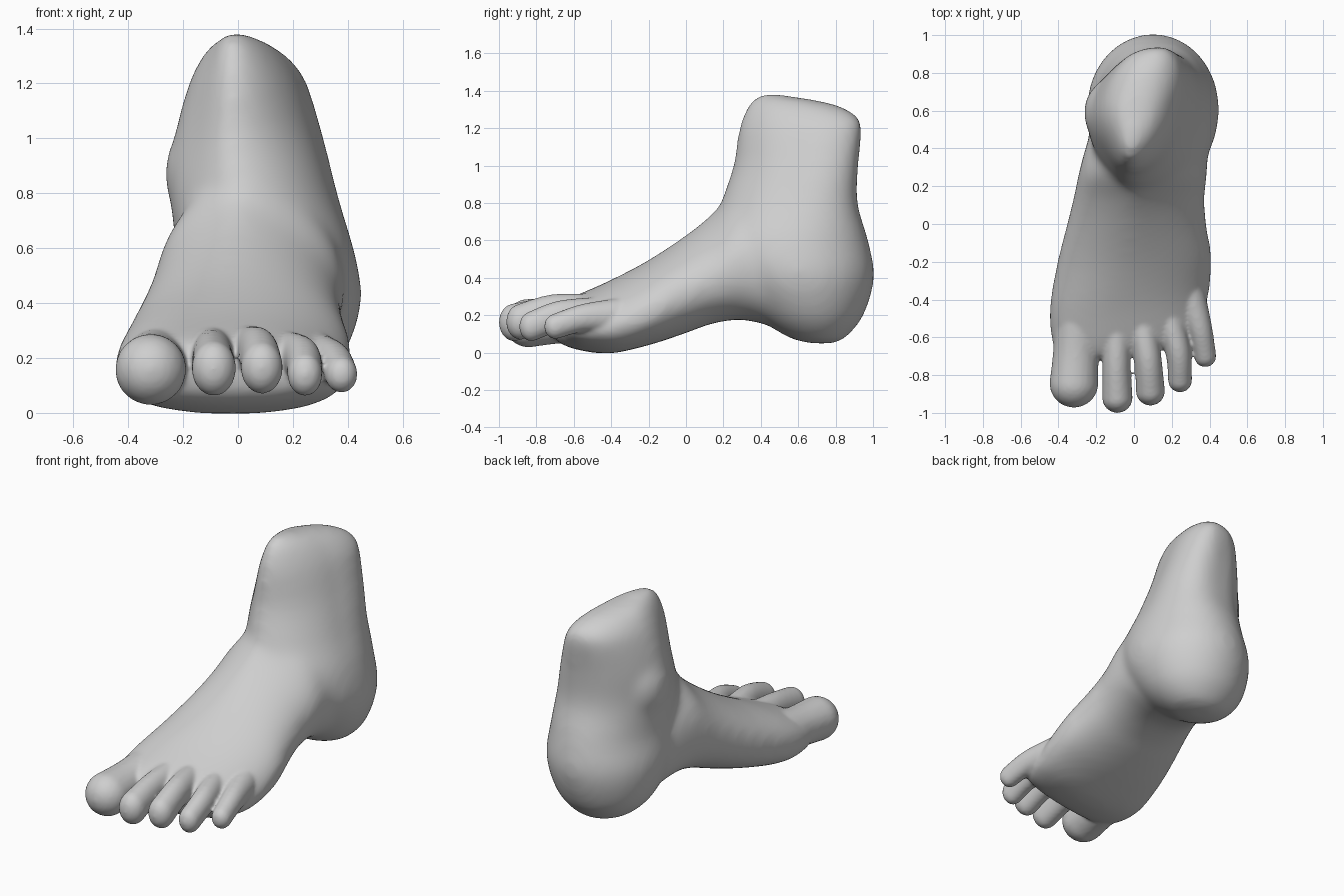
import bpy, bmesh, math
from mathutils import Vector, Matrix

old = bpy.data.objects.get("Cube")
if old:
    bpy.data.objects.remove(old, do_unlink=True)

SIDES = 40


def spline(rows, steps):
    """Catmull-Rom samples through rows of numbers."""
    rows = [Vector(r) for r in rows]
    out = []
    for i in range(len(rows) - 1):
        a, b = rows[max(i - 1, 0)], rows[i]
        c, d = rows[i + 1], rows[min(i + 2, len(rows) - 1)]
        for k in range(steps):
            t = k / steps
            out.append(0.5 * (2 * b + (c - a) * t + (2 * a - 5 * b + 4 * c - d) * t**2
                              + (3 * b - a - 3 * c + d) * t**3))
    return out + [rows[-1]]


def power(v, e):
    return math.copysign(abs(v) ** e, v)


def loft(bm, rows, ring_point):
    """Skin closed rings, one for each sampled row."""
    rings = []
    for row in spline(rows, 5):
        rings.append([bm.verts.new(ring_point(row, math.tau * k / SIDES)) for k in range(SIDES)])
    for a, b in zip(rings, rings[1:]):
        for k in range(SIDES):
            n = (k + 1) % SIDES
            bm.faces.new((a[k], a[n], b[n], b[k]))
    bm.faces.new(rings[0][::-1])
    bm.faces.new(rings[-1])


def leg_point(row, t):
    z, x0, x1, y0, y1, skew, tilt = row
    c, s = math.cos(t), math.sin(t)
    # Fuller at the outer back, flatter at the inner front
    grow = 1 + skew * max(0, 2 * s * c) * (s + c) / math.sqrt(2)
    dy = (y1 - y0) / 2 * s * grow
    x = (x0 + x1) / 2 + (x1 - x0) / 2 * c * grow + skew * dy
    return x, (y0 + y1) / 2 + dy, z - tilt * dy


def foot_point(row, t):
    y, x0, x1, z0, z1, yaw, peak = row
    c, s = math.cos(t), math.sin(t)
    side = z0 + 0.42 * (z1 - z0)
    x = (x0 + x1) / 2 + (x1 - x0) / 2 * power(c, peak if s > 0 else 0.88)
    if s > 0:
        z = side + (z1 - side) * s
        x -= 0.03 * s
    else:
        z = side + (side - z0) * power(s, 0.82)
    return x, y + yaw * x, z


def blob(bm, centre, r, tall=1.0):
    m = Matrix.Translation(centre) @ Matrix.Diagonal((r, r, r * tall, 1))
    bmesh.ops.create_icosphere(bm, subdivisions=3, radius=1, matrix=m)


def fused(bm, name, voxel, rounds):
    """Object whose overlapping parts are fused into one softened skin."""
    bmesh.ops.recalc_face_normals(bm, faces=bm.faces)
    mesh = bpy.data.meshes.new(name)
    bm.to_mesh(mesh)
    bm.free()
    obj = bpy.data.objects.new(name, mesh)
    bpy.context.collection.objects.link(obj)
    fuse = obj.modifiers.new("fuse", "REMESH")
    fuse.mode = "VOXEL"
    fuse.voxel_size = voxel
    fuse.use_smooth_shade = True
    soften = obj.modifiers.new("soften", "SMOOTH")
    soften.factor = 0.5
    soften.iterations = rounds
    return obj


body = bmesh.new()

# Heel, ankle and leg stump: z, x range, y range, skew, tilt
loft(body, [
    (0.05, 0.03, 0.16, 0.66, 0.80, 0, 0),
    (0.085, -0.09, 0.27, 0.54, 0.86, 0, 0),
    (0.20, -0.20, 0.38, 0.38, 0.95, 0, 0),
    (0.40, -0.25, 0.45, 0.22, 1.007, 0, 0),
    (0.60, -0.23, 0.42, 0.14, 0.975, 0.03, 0),
    (0.80, -0.25, 0.345, 0.185, 0.912, 0.12, 0),
    (1.00, -0.235, 0.285, 0.25, 0.912, 0.16, 0),
    (1.20, -0.18, 0.225, 0.28, 0.932, 0.16, 0),
    (1.295, -0.13, 0.17, 0.33, 0.91, 0.18, 0.12),
    (1.345, -0.08, 0.11, 0.39, 0.84, 0.2, 0.16),
    (1.365, -0.02, 0.05, 0.46, 0.74, 0.2, 0.16),
], leg_point)

# Instep and ball: y, x range, z range, yaw, pointedness of the top
loft(body, [
    (-0.69, -0.36, 0.32, 0.09, 0.24, 0.16, 0.85),
    (-0.62, -0.42, 0.365, 0.03, 0.285, 0.16, 0.85),
    (-0.42, -0.45, 0.40, -0.005, 0.375, 0.13, 0.9),
    (-0.20, -0.41, 0.415, 0.04, 0.495, 0.05, 1.1),
    (0.00, -0.355, 0.385, 0.105, 0.63, 0, 1.3),
    (0.14, -0.32, 0.375, 0.155, 0.745, 0, 1.5),
    (0.30, -0.285, 0.39, 0.175, 0.90, 0, 1.6),
    (0.48, -0.23, 0.38, 0.135, 0.85, 0, 1.4),
    (0.62, -0.15, 0.33, 0.09, 0.70, 0, 1.2),
], foot_point)

# Inner ankle bone
blob(body, (-0.07, 0.59, 0.87), 0.2, 1.15)

# Softened body becomes the base that the toes are fused to
body_object = fused(body, "body", 0.025, 15)
graph = bpy.context.evaluated_depsgraph_get()
soft_body = bpy.data.meshes.new_from_object(body_object.evaluated_get(graph))
bpy.data.objects.remove(body_object, do_unlink=True)
whole = bmesh.new()
whole.from_mesh(soft_body)
bpy.data.meshes.remove(soft_body)

# Toes: height factor, then x, y, z, radius from root to tip
toes = [
    (1.0, [(-0.29, -0.50, 0.18, 0.13), (-0.307, -0.68, 0.17, 0.122), (-0.318, -0.843, 0.158, 0.13)]),
    (1.25, [(-0.09, -0.50, 0.21, 0.085), (-0.093, -0.73, 0.205, 0.075), (-0.088, -0.92, 0.162, 0.081)]),
    (1.25, [(0.03, -0.48, 0.21, 0.085), (0.072, -0.71, 0.22, 0.074), (0.087, -0.885, 0.165, 0.077)]),
    (1.25, [(0.17, -0.45, 0.20, 0.08), (0.232, -0.67, 0.195, 0.068), (0.244, -0.828, 0.14, 0.064)]),
    (1.15, [(0.29, -0.36, 0.195, 0.085), (0.348, -0.55, 0.185, 0.066), (0.377, -0.70, 0.14, 0.059)]),
]
for tall, path in toes:
    for x, y, z, r in spline(path, 12):
        blob(whole, (x, y, z), r, tall)

foot = fused(whole, "foot", 0.01, 10)

# Plain grey skin
grey = bpy.data.materials.new("plain grey")
grey.use_nodes = True
colour = (0.62, 0.62, 0.62, 1)
grey.diffuse_color = colour
grey.node_tree.nodes["Principled BSDF"].inputs["Base Color"].default_value = colour
foot.data.materials.append(grey)
